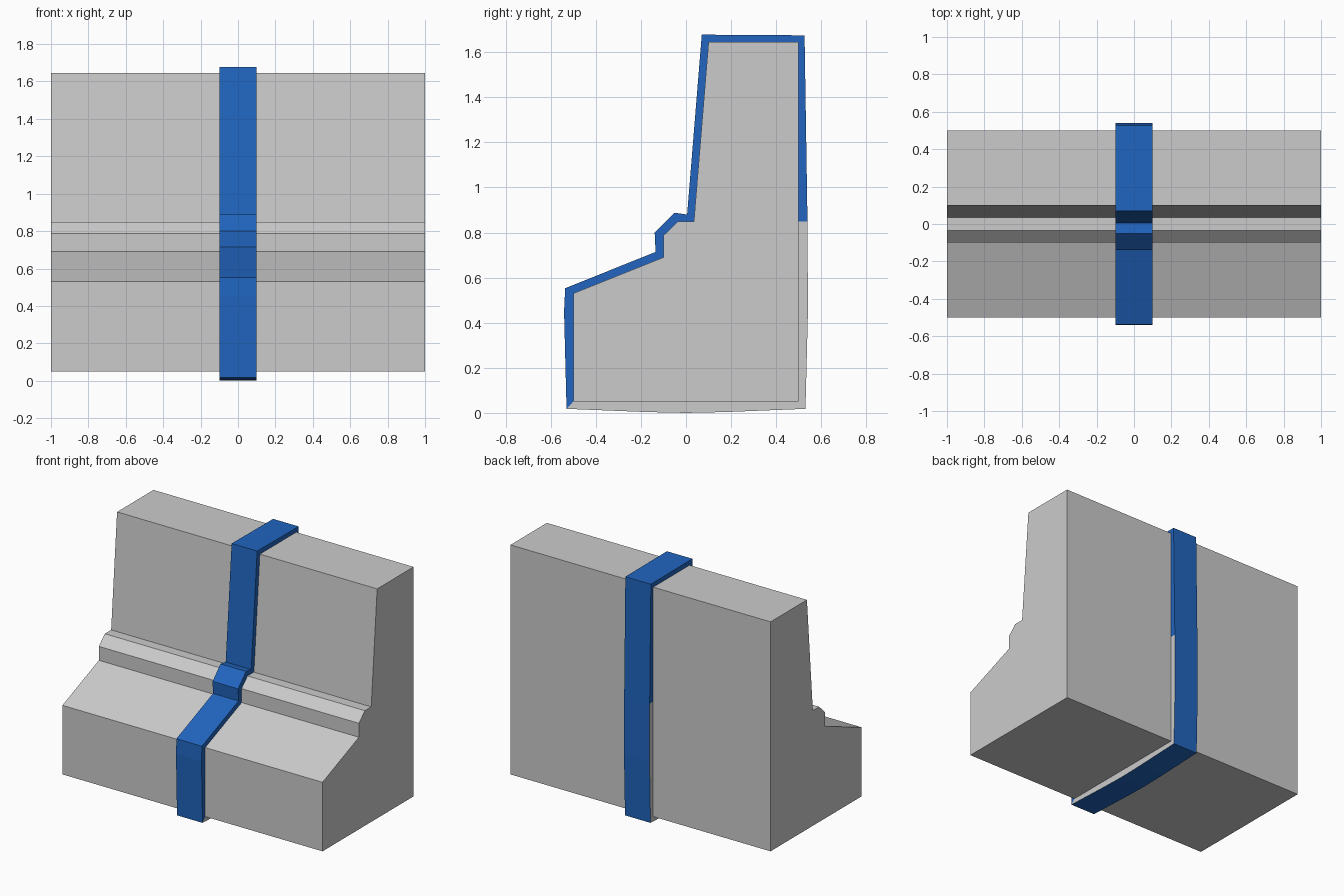
import bpy

if "Cube" in bpy.data.objects:
    bpy.data.objects.remove(bpy.data.objects["Cube"])

def make_object(name, verts, faces, material=None):
    mesh = bpy.data.meshes.new(name)
    mesh.from_pydata(verts, [], faces)
    mesh.update()
    obj = bpy.data.objects.new(name, mesh)
    bpy.context.collection.objects.link(obj)
    if material:
        mesh.materials.append(material)
    return obj

blue = bpy.data.materials.new("blue")
blue.diffuse_color = (0.015, 0.13, 0.52, 1)
blue.use_nodes = True
blue.node_tree.nodes["Principled BSDF"].inputs["Base Color"].default_value = blue.diffuse_color

# Stepped barrier body: y-z profile, counter-clockwise seen from the right
body = [(-.5, .05), (.5, .05), (.5, 1.645), (.1, 1.645), (.035, .85),
        (-.035, .85), (-.1, .787), (-.1, .69), (-.5, .53)]
n = len(body)
verts = [(x, y, z) for x in (-1, 1) for y, z in body]
faces = [(i, (i + 1) % n, (i + 1) % n + n, i + n) for i in range(n)]
faces += [tuple(range(n, 2 * n)), tuple(reversed(range(n)))]
make_object("barrier_body", verts, faces)

# Wrapped strap: pairs of outer and inner (y, z) points
strap = [((-.53, .018), (-.5, .05)), ((-.18, .004), (-.18, .05)),
         ((0, 0), (0, .05)), ((.18, .004), (.18, .05)),
         ((.53, .018), (.5, .05)), ((.541, .45), (.5, .45)),
         ((.539, .85), (.5, .85)), ((.526, 1.675), (.5, 1.645)),
         ((.07, 1.678), (.1, 1.645)), ((.005, .88), (.035, .85)),
         ((-.052, .888), (-.035, .85)), ((-.139, .8), (-.1, .787)),
         ((-.135, .714), (-.1, .69)), ((-.536, .553), (-.5, .53)),
         ((-.541, .45), (-.5, .45))]
GREY_SEGMENTS = 6   # sides under the base and on the lower back are grey
W = 0.098
m = len(strap)

# Vertex order: outer left, inner left, outer right, inner right
verts = [(x, *pair[k]) for x in (-W, W) for k in (0, 1) for pair in strap]
blue_faces, grey_faces = [], []
for i in range(m):
    j = (i + 1) % m
    blue_faces.append((i, j, j + 2 * m, i + 2 * m))
    sides = [(i + 2 * m, j + 2 * m, j + 3 * m, i + 3 * m),
             (i + m, j + m, j, i)]
    (grey_faces if i < GREY_SEGMENTS else blue_faces).extend(sides)
make_object("strap", verts, blue_faces, blue)

# Grey strap edges use only the vertices they need
used = sorted({v for f in grey_faces for v in f})
make_object("strap_grey_edges", [verts[v] for v in used],
            [tuple(used.index(v) for v in f) for f in grey_faces])

# Tidy the strap's unused inner vertices
mesh = bpy.data.objects["strap"].data
mesh.validate()
import bmesh
bm = bmesh.new()
bm.from_mesh(mesh)
bmesh.ops.delete(bm, geom=[v for v in bm.verts if not v.link_faces], context='VERTS')
bm.to_mesh(mesh)
bm.free()
